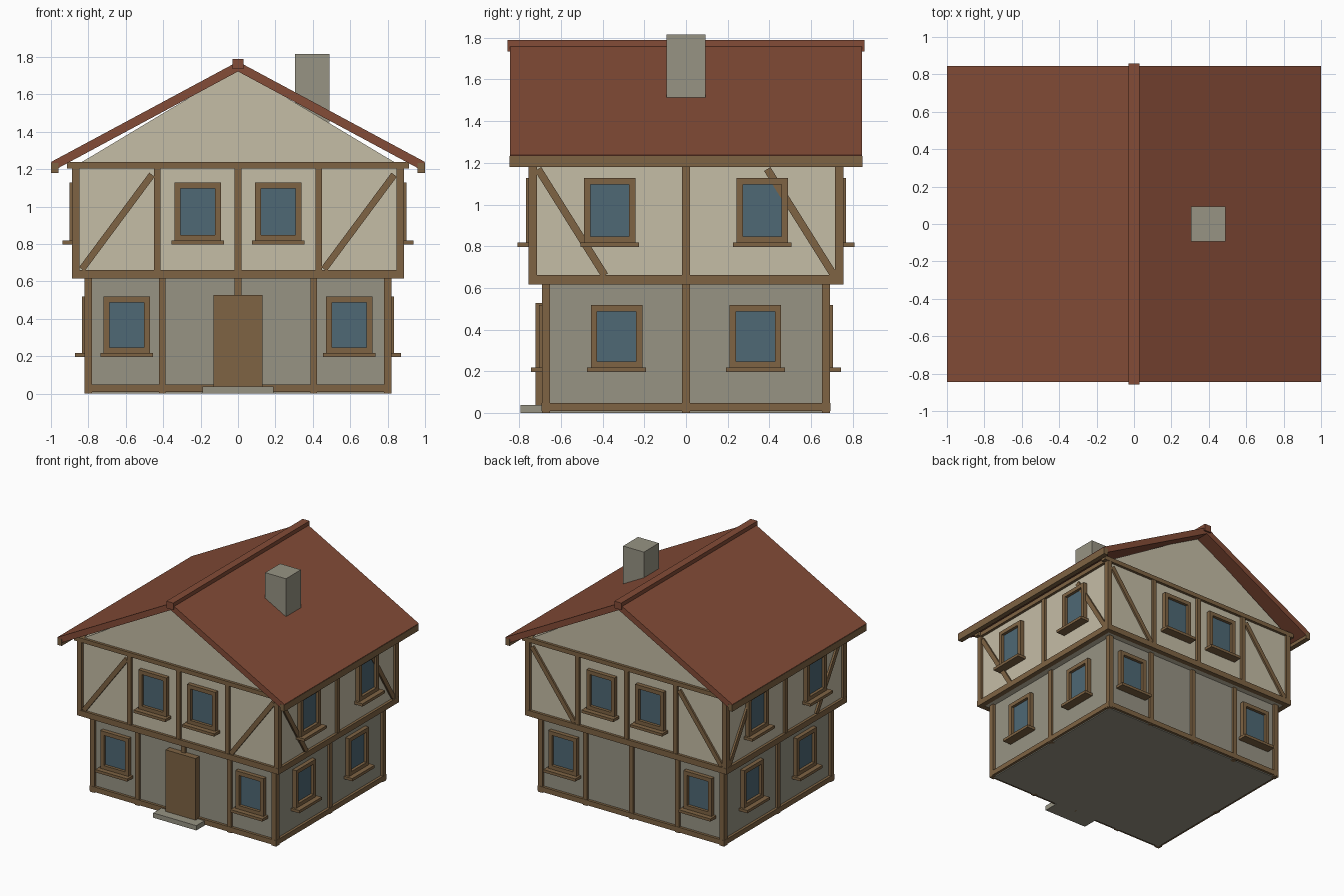
import bpy
import bmesh
from math import atan2, hypot
from mathutils import Matrix, Vector

cube = bpy.data.objects.get("Cube")
if cube:
    bpy.data.objects.remove(cube)


def material(name, rgb):
    m = bpy.data.materials.new(name)
    m.use_nodes = True
    m.diffuse_color = (*rgb, 1)
    m.node_tree.nodes["Principled BSDF"].inputs["Base Color"].default_value = (*rgb, 1)
    return m


PLASTER = material("cream plaster", (0.56, 0.51, 0.38))
STONE = material("grey stone", (0.31, 0.295, 0.23))
TIMBER = material("brown timber", (0.21, 0.126, 0.057))
TILE = material("red roof tile", (0.23, 0.072, 0.038))
GLASS = material("blue glass", (0.077, 0.138, 0.177))


class Part:
    """One named object gathered from simple solids."""

    def __init__(self, name, mat):
        self.name, self.mat, self.bm = name, mat, bmesh.new()

    def box(self, x0, x1, y0, y1, z0, z1, spin=None):
        m = Matrix.Translation(((x0 + x1) / 2, (y0 + y1) / 2, (z0 + z1) / 2))
        if spin:
            m = m @ spin
        m = m @ Matrix.Diagonal((x1 - x0, y1 - y0, z1 - z0, 1))
        bmesh.ops.create_cube(self.bm, size=1, matrix=m)

    def prism(self, profile, half):
        """Extrude an xz profile along y."""
        face = self.bm.faces.new([self.bm.verts.new((x, -half, z)) for x, z in profile])
        grown = bmesh.ops.extrude_face_region(self.bm, geom=[face])["geom"]
        bmesh.ops.translate(self.bm, vec=(0, 2 * half, 0),
                            verts=[g for g in grown if isinstance(g, bmesh.types.BMVert)])

    def finish(self):
        bmesh.ops.recalc_face_normals(self.bm, faces=self.bm.faces)
        mesh = bpy.data.meshes.new(self.name)
        self.bm.to_mesh(mesh)
        self.bm.free()
        mesh.materials.append(self.mat)
        bpy.context.collection.objects.link(bpy.data.objects.new(self.name, mesh))


def on_wall(part, wall, u0, u1, z0, z1, n0, n1):
    """Box on a wall: u runs along it, n outward from its plane."""
    axis, sign, plane = wall
    a, b = sorted((sign * (plane + n0), sign * (plane + n1)))
    if axis == "y":
        part.box(u0, u1, a, b, z0, z1)
    else:
        part.box(a, b, u0, u1, z0, z1)


def brace(part, wall, start, end, width=0.036):
    """Slanted timber between two (u, z) points of a wall."""
    axis, sign, plane = wall
    (u0, z0), (u1, z1) = start, end
    n, u, z = sign * plane, (u0 + u1) / 2, (z0 + z1) / 2
    half, d = hypot(u1 - u0, z1 - z0) / 2, 0.015
    slope = atan2(z1 - z0, u1 - u0)
    if axis == "y":
        part.box(u - half, u + half, n - d, n + d, z - width / 2, z + width / 2,
                 Matrix.Rotation(-slope, 4, "Y"))
    else:
        part.box(n - d, n + d, u - half, u + half, z - width / 2, z + width / 2,
                 Matrix.Rotation(slope, 4, "X"))


def window(name, wall, u, z, half_h):
    """Four frame bars, a sill and a recessed pane."""
    w, t = 0.093, 0.031
    frame, pane = Part(name + "_frame", TIMBER), Part(name + "_glass", GLASS)
    for s in (-1, 1):
        a, b = sorted((s * w, s * (w + t)))
        on_wall(frame, wall, u + a, u + b, z - half_h - t, z + half_h + t, 0, 0.033)
        a, b = sorted((s * half_h, s * (half_h + t)))
        on_wall(frame, wall, u - w, u + w, z + a, z + b, 0, 0.033)
    low = z - half_h - t
    on_wall(frame, wall, u - 0.141, u + 0.141, low - 0.02, low + 0.002, 0, 0.072)
    on_wall(pane, wall, u - w, u + w, z - half_h, z + half_h, 0, 0.01)
    frame.finish()
    pane.finish()


def walls(w, d):
    return {"front": ("y", -1, d), "back": ("y", 1, d), "right": ("x", 1, w), "left": ("x", -1, w)}


def storey(name, mat, w, d, z0, z1, rails, post_x, win_x, win_y, win_z, win_h):
    """Wall block with posts, rails and windows on all four sides."""
    block = Part(name + "_walls", mat)
    block.box(-w, w, -d, d, z0, z1)
    block.finish()
    frame, t = Part(name + "_timbers", TIMBER), 0.02
    for sx in (-w, w):
        for sy in (-d, d):
            frame.box(sx - t, sx + t, sy - t, sy + t, z0, z1)
    for side, wall in walls(w, d).items():
        ends = wall[0] == "y"
        length = w if ends else d
        for u in (-post_x, 0, post_x) if ends else (0,):
            on_wall(frame, wall, u - t * 0.9, u + t * 0.9, z0, z1, -t, t * 0.9)
        for r0, r1, extra in rails:
            reach = length + t + (extra if ends else 0)
            on_wall(frame, wall, -reach, reach, r0, r1, -t, t + 0.001)
        c = win_x if ends else win_y
        for i, u in enumerate((-c, c)):
            window(f"{name}_{side}_window_{i + 1}", wall, u, win_z, win_h)
    frame.finish()


# Stone ground floor and overhanging plaster upper floor
storey("ground_floor", STONE, 0.80, 0.672, 0.0, 0.62, [(0.008, 0.048, 0)],
       0.405, 0.595, 0.333, 0.367, 0.12)
storey("upper_floor", PLASTER, 0.867, 0.736, 0.617, 1.235,
       [(0.615, 0.661, 0), (1.203, 1.237, 0.028)], 0.432, 0.215, 0.366, 0.972, 0.125)

# Slanted braces on the upper floor
braces = Part("upper_braces", TIMBER)
for side, wall in walls(0.867, 0.736).items():
    if wall[0] == "y":
        brace(braces, wall, (-0.835, 0.665), (-0.46, 1.17))
        brace(braces, wall, (0.46, 0.665), (0.835, 1.17))
    else:
        brace(braces, wall, (-0.71, 1.17), (-0.39, 0.66))
        brace(braces, wall, (0.39, 1.17), (0.71, 0.66))
braces.finish()

# Gable block under the roof
gable = Part("gable", PLASTER)
gable.prism([(-0.84, 1.235), (0.84, 1.235), (0, 1.738)], 0.736)
gable.finish()

# Roof slabs, eave boards and ridge
for side, s in (("left", -1), ("right", 1)):
    slab = Part("roof_" + side, TILE)
    slab.prism([(0, 1.775), (s, 1.238), (s * 0.975, 1.198), (0, 1.722)], 0.845)
    slab.finish()
    eave = Part("eave_board_" + side, TIMBER)
    a, b = sorted((s * 0.96, s * 0.999))
    eave.box(a, b, -0.846, 0.846, 1.18, 1.232)
    eave.finish()
ridge = Part("roof_ridge", TILE)
ridge.box(-0.03, 0.03, -0.857, 0.857, 1.735, 1.79)
ridge.finish()

# Chimney, door and doorstep
chimney = Part("chimney", STONE)
chimney.box(0.305, 0.488, -0.094, 0.094, 1.45, 1.815)
chimney.finish()
door = Part("door", TIMBER)
door.box(-0.132, 0.132, -0.722, -0.67, 0.03, 0.528)
door.finish()
step = Part("doorstep", STONE)
step.box(-0.19, 0.19, -0.795, -0.67, 0, 0.038)
step.finish()
